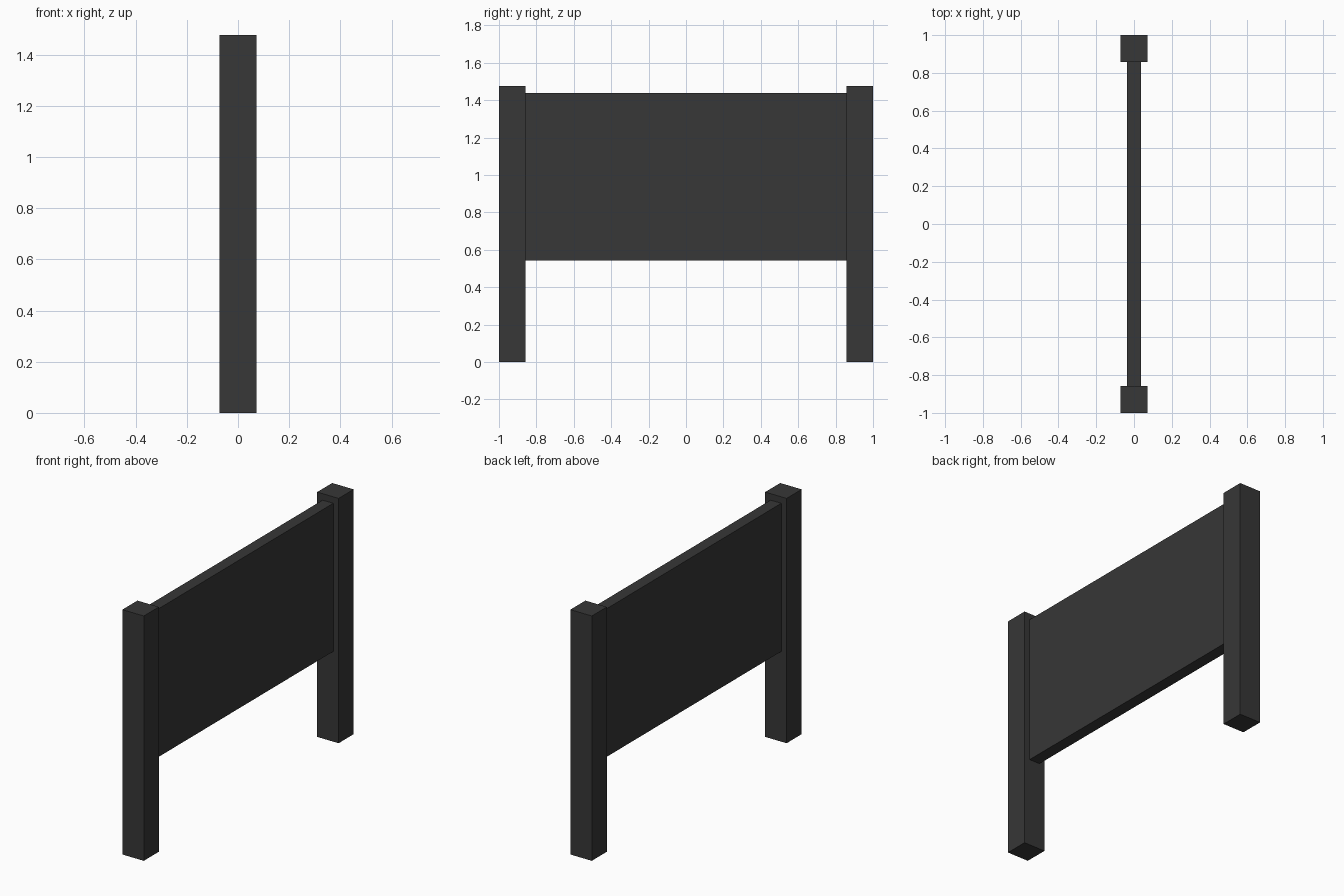
import bpy

if "Cube" in bpy.data.objects:
    bpy.data.objects.remove(bpy.data.objects["Cube"])

# Single dark charcoal colour
charcoal = bpy.data.materials.new("charcoal")
charcoal.diffuse_color = (0.038, 0.038, 0.038, 1.0)
charcoal.use_nodes = True
charcoal.node_tree.nodes["Principled BSDF"].inputs["Base Color"].default_value = charcoal.diffuse_color


def box(name, x, y, z):
    """Box spanning the given (min, max) ranges."""
    spans = (x, y, z)
    centre = [(a + b) / 2 for a, b in spans]
    bpy.ops.mesh.primitive_cube_add(size=1, location=centre)
    obj = bpy.context.object
    obj.name = name
    obj.scale = [b - a for a, b in spans]
    bpy.ops.object.transform_apply(location=False, rotation=False, scale=True)
    obj.data.materials.append(charcoal)
    return obj


POST = 0.143      # square post width
HEIGHT = 1.477    # post height

# Two square posts at the ends
for name, side in (("front_post", -1), ("back_post", 1)):
    y = sorted((side * (1 - POST), side * 1.0))
    box(name, (-POST / 2, POST / 2), y, (0, HEIGHT))

# Board held between the posts
box("sign_panel", (-POST / 4, POST / 4), (POST - 1, 1 - POST), (0.544, 1.438))
